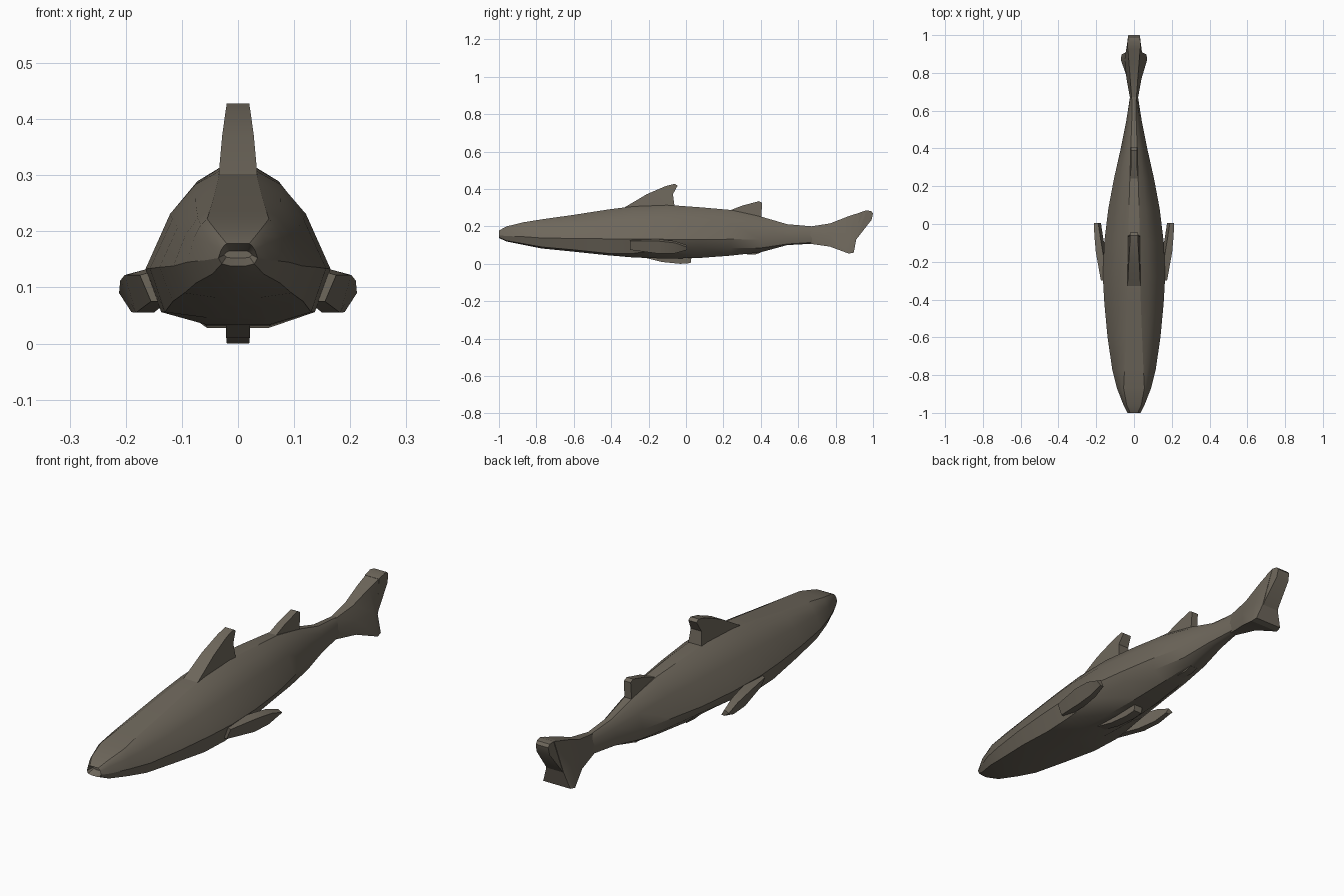
import bpy, bmesh, math

mat = bpy.data.materials.new("dark olive grey")
mat.diffuse_color = (0.155, 0.135, 0.105, 1)


def finish(name, bm, angle=28):
    bmesh.ops.recalc_face_normals(bm, faces=bm.faces[:])
    me = bpy.data.meshes.new(name)
    bm.to_mesh(me)
    bm.free()
    ob = bpy.data.objects.new(name, me)
    bpy.context.collection.objects.link(ob)
    me.materials.append(mat)
    bpy.ops.object.select_all(action='DESELECT')
    ob.select_set(True)
    bpy.context.view_layer.objects.active = ob
    bpy.ops.object.shade_smooth_by_angle(angle=math.radians(angle))
    return ob


def loft(bm, rings):
    """Skin equal-length rings of points and cap both ends."""
    vs = [[bm.verts.new(p) for p in r] for r in rings]
    n = len(vs[0])
    for a, b in zip(vs, vs[1:]):
        for i in range(n):
            j = (i + 1) % n
            bm.faces.new((a[i], a[j], b[j], b[i]))
    bm.faces.new(vs[0])
    bm.faces.new(vs[-1])


def plate(name, outline):
    """Upright centred fin from (y, z, half thickness) outline points."""
    bm = bmesh.new()
    loft(bm, [[(s * w, y, z) for y, z, w in outline] for s in (-1, 1)])
    bmesh.ops.triangulate(bm, faces=[f for f in bm.faces if len(f.verts) > 4])
    return finish(name, bm)


# Body: y, top z, bottom z, half width, ridge half width, belly corner z
sections = [
    (-0.97, 0.165, 0.152, 0.025, 0.015, 0.154),   # mouth recess
    (-1.00, 0.178, 0.138, 0.035, 0.020, 0.142),
    (-0.96, 0.200, 0.120, 0.055, 0.038, 0.124),
    (-0.87, 0.222, 0.102, 0.090, 0.055, 0.108),
    (-0.77, 0.238, 0.082, 0.115, 0.050, 0.090),
    (-0.60, 0.262, 0.065, 0.140, 0.043, 0.075),
    (-0.42, 0.290, 0.046, 0.157, 0.036, 0.056),
    (-0.28, 0.308, 0.034, 0.165, 0.032, 0.056),
    (-0.10, 0.315, 0.028, 0.158, 0.030, 0.080),
    (0.08, 0.302, 0.032, 0.136, 0.027, 0.088),
    (0.24, 0.288, 0.044, 0.106, 0.022, 0.085),
    (0.40, 0.253, 0.062, 0.070, 0.017, 0.085),
    (0.54, 0.212, 0.100, 0.042, 0.012, 0.106),
    (0.68, 0.200, 0.108, 0.020, 0.010, 0.115),
]
rings = []
for y, top, bot, hw, tw, cz in sections:
    wz = max(bot + 0.36 * (top - bot), cz + 0.004)
    half = [(tw, top)]
    half += [(tw + fx * (hw - tw), wz + fz * (top - wz)) for fx, fz in ((0.33, 0.86), (0.67, 0.56))]
    half += [(hw, wz), (0.83 * hw, cz), (0.35 * hw, bot)]
    rings.append([(x, y, z) for x, z in half] + [(-x, y, z) for x, z in reversed(half)])
bm = bmesh.new()
loft(bm, rings)
finish("body", bm)

# Fins along the centre line
plate("front_dorsal_fin", [(-0.34, 0.295, 0.035), (-0.21, 0.372, 0.028), (-0.11, 0.415, 0.022),
                           (-0.06, 0.428, 0.020), (-0.045, 0.418, 0.020), (-0.07, 0.372, 0.026),
                           (-0.06, 0.300, 0.033)])
plate("rear_dorsal_fin", [(0.22, 0.280, 0.018), (0.30, 0.311, 0.017), (0.39, 0.335, 0.016),
                          (0.407, 0.326, 0.016), (0.402, 0.240, 0.018)])
plate("belly_fin", [(-0.25, 0.040, 0.022), (-0.13, 0.010, 0.021), (-0.03, 0.000, 0.020),
                    (0.025, 0.004, 0.020), (0.03, 0.040, 0.022)])
plate("anal_fin", [(0.20, 0.055, 0.018), (0.37, 0.050, 0.017), (0.40, 0.060, 0.017), (0.38, 0.085, 0.018)])

# Tail fin: broad in the lower lobe, narrower at the upper tip
rows = [  # y, top z, bottom z, upper / middle / lower half widths
    (0.66, 0.199, 0.108, 0.012, 0.020, 0.014),
    (0.77, 0.216, 0.092, 0.020, 0.040, 0.035),
    (0.87, 0.255, 0.055, 0.028, 0.050, 0.070),
]
bm = bmesh.new()
rings = []
for y, t, b, wt, wm, wb in rows:
    m = (t + b) / 2
    rings.append([(wt, y, t), (wm, y, m), (wb, y, b), (-wb, y, b), (-wm, y, m), (-wt, y, t)])
# swept trailing edge
rings.append([(s * w, y, z) for s, w, y, z in (
    (1, 0.035, 0.965, 0.285), (1, 0.042, 0.91, 0.130), (1, 0.066, 0.897, 0.060),
    (-1, 0.066, 0.897, 0.060), (-1, 0.042, 0.91, 0.130), (-1, 0.035, 0.965, 0.285))])
loft(bm, rings)
finish("tail_fin", bm)
plate("tail_tip", [(0.93, 0.275, 0.034), (0.965, 0.286, 0.034), (0.99, 0.282, 0.031), (1.0, 0.270, 0.030),
                   (0.992, 0.235, 0.032), (0.91, 0.130, 0.040)])

# Pectoral fins: y, low z, high z, inner x, outer x (leaning outward at the top)
blade = [(-0.30, 0.075, 0.132, 0.125, 0.155), (-0.15, 0.055, 0.132, 0.150, 0.182),
         (-0.06, 0.056, 0.122, 0.165, 0.190), (0.005, 0.074, 0.100, 0.175, 0.192)]
for side, s in (("left", 1), ("right", -1)):
    bm = bmesh.new()
    loft(bm, [[(s * a, y, lo), (s * b, y, lo), (s * (b + 0.02), y, hi - 0.01), (s * (a + 0.015), y, hi)]
              for y, lo, hi, a, b in blade])
    finish("pectoral_fin_" + side, bm)
